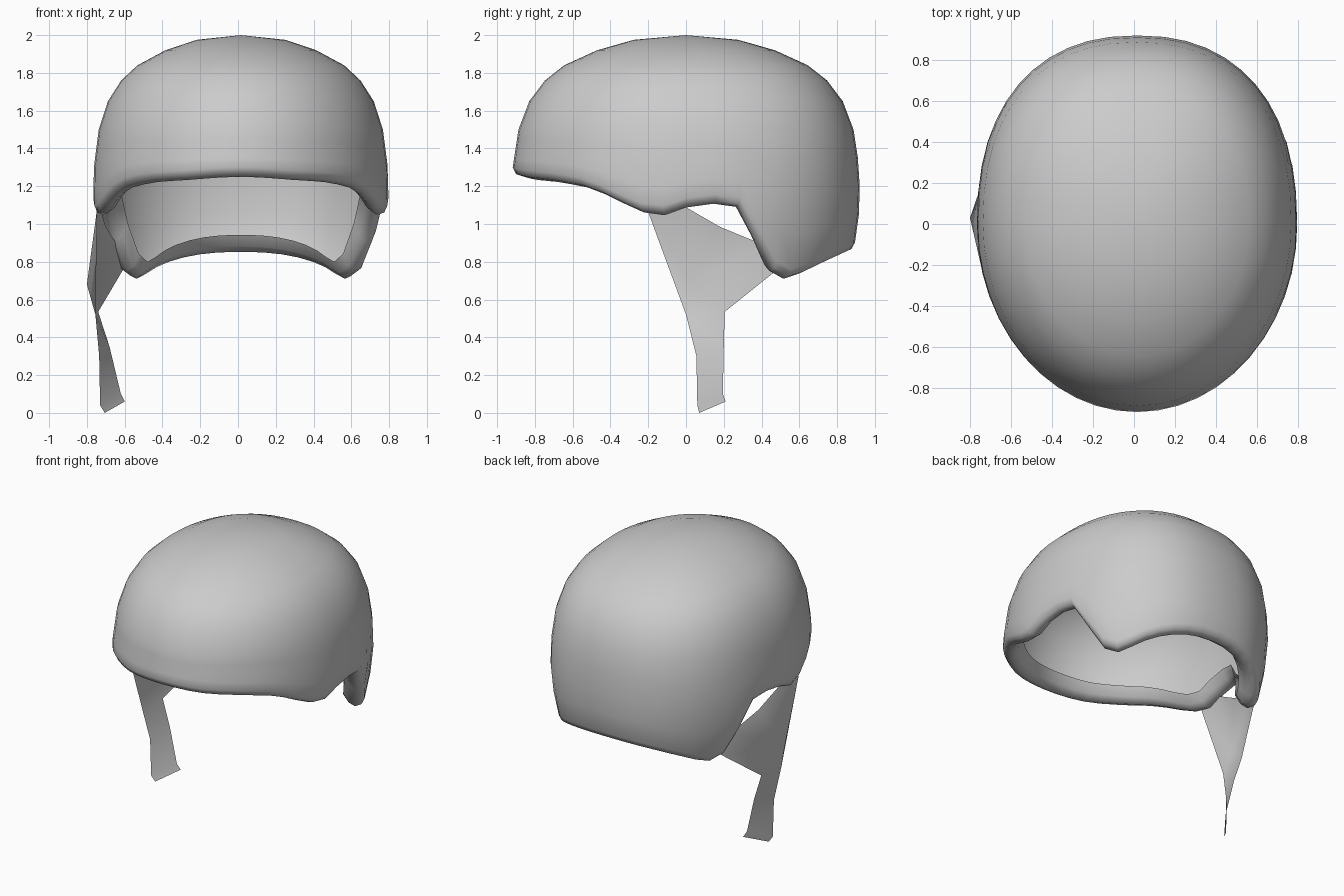
import bpy, bmesh, math

if "Cube" in bpy.data.objects:
    bpy.data.objects.remove(bpy.data.objects["Cube"])

CX, HALF_W, HALF_L = 0.015, 0.782, 0.922   # plan centre and half sizes
COLS = 48

# dome: radius fraction by height, and side-view lower edge (y, z)
DOME = [(0.6, .86), (0.75, .93), (0.9, .97), (1.1, 1.0), (1.3, .995), (1.5, .962),
        (1.65, .9), (1.76, .81), (1.84, .70), (1.92, .51), (1.975, .30), (2.0, 0)]
EDGE = [(-.92, 1.27), (-.8, 1.235), (-.65, 1.22), (-.5, 1.19), (-.37, 1.135), (-.25, 1.065),
        (-.1, 1.045), (.03, 1.1), (.14, 1.108), (.27, 1.09), (.32, 1.04), (.38, .88),
        (.46, .755), (.52, .71), (.58, .71), (.7, .775), (.9, .88)]


def lerp_table(table, v):
    if v <= table[0][0]:
        return table[0][1]
    for (a, p), (b, q) in zip(table, table[1:]):
        if v <= b:
            return p + (q - p) * (v - a) / (b - a)
    return table[-1][1]


def plan(i):
    """Point on the egg-shaped outline, squarer towards the back."""
    t = 2 * math.pi * i / COLS
    c, s = math.cos(t), math.sin(t)
    e = 2 / (2.3 if s > 0 else 2.0)
    return (HALF_W * math.copysign(abs(c) ** e, c),
            HALF_L * math.copysign(abs(s) ** e, s))


def finish(bm, name):
    bmesh.ops.recalc_face_normals(bm, faces=bm.faces)
    for f in bm.faces:
        f.smooth = True
    me = bpy.data.meshes.new(name)
    bm.to_mesh(me)
    bm.free()
    ob = bpy.data.objects.new(name, me)
    bpy.context.collection.objects.link(ob)
    return ob


# helmet shell: dome rings, then a rim rolled inward
bm = bmesh.new()
apex = bm.verts.new((CX, 0, 2.0))
columns = []
for i in range(COLS):
    px, py = plan(i)
    low = lerp_table(EDGE, py * .92)
    rim = low + .05
    path = [(lerp_table(DOME, z), z) for z in (1.975, 1.92, 1.84, 1.76, 1.65, 1.5)]
    path += [(lerp_table(DOME, z), z) for z in (1.5 + (rim - 1.5) * k / 4 for k in range(1, 5))]
    r = path[-1][0]
    path += [(r - .02, low + .015), (r - .07, low), (r - .12, low + .03), (r - .16, low + .09)]
    columns.append([bm.verts.new((CX + px * f, py * f, z)) for f, z in path])
for i in range(COLS):
    a, b = columns[i], columns[(i + 1) % COLS]
    bm.faces.new((apex, a[0], b[0]))
    for k in range(len(a) - 1):
        bm.faces.new((a[k], a[k + 1], b[k + 1], b[k]))
finish(bm, "helmet_shell")

# chin strap hanging on one side: a Y-shaped sheet
pts = dict(A=(-.745, -.21, 1.09), B=(-.735, -.02, 1.10), P=(-.8, .03, .68), C=(-.755, 0, .52),
           D=(-.74, .205, .535), E=(-.735, .055, .3), F=(-.68, .2, .35), G=(-.73, .06, .04),
           H=(-.62, .195, .1), I=(-.705, .07, 0), J=(-.6, .21, .06), K=(-.70, .18, .985),
           L=(-.64, .41, .89), M=(-.61, .48, .755))
bm = bmesh.new()
v = {k: bm.verts.new(p) for k, p in pts.items()}
for face in "ACP APB BPK KPL PML PDM PCD CEFD EGHF GIJH".split():
    bm.faces.new([v[c] for c in face])
finish(bm, "chin_strap")
